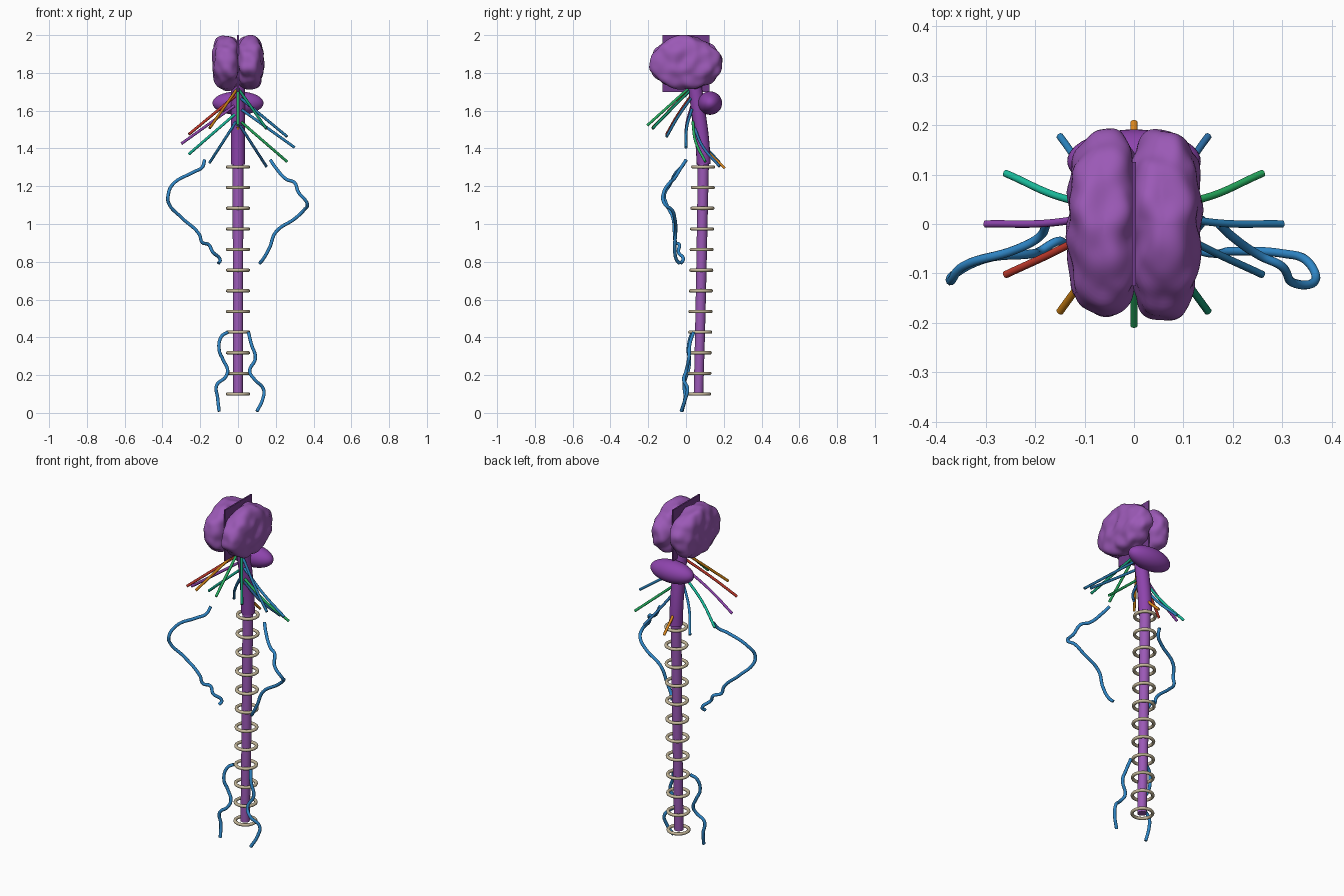
import bpy, math
from mathutils import Vector, noise

if "Cube" in bpy.data.objects:
    bpy.data.objects.remove(bpy.data.objects["Cube"])

mats = {}
def paint(ob, hexcol):
    if hexcol not in mats:
        c = [int(hexcol[i:i + 2], 16) / 255 for i in (0, 2, 4)]
        lin = [v / 12.92 if v <= 0.04 else ((v + 0.055) / 1.055) ** 2.4 for v in c]
        mats[hexcol] = bpy.data.materials.new("col_" + hexcol)
        mats[hexcol].diffuse_color = (*lin, 1)
    ob.data.materials.append(mats[hexcol])

def smooth(ob):
    for p in ob.data.polygons:
        p.use_smooth = True

def tube(name, pts, r, col, radii=None, res=3):
    """Round capped tube through the given points."""
    cu = bpy.data.curves.new(name, 'CURVE')
    cu.dimensions = '3D'
    cu.bevel_depth, cu.bevel_resolution = r, res
    cu.use_fill_caps = True
    cu.resolution_u = 8
    sp = cu.splines.new('BEZIER')
    sp.bezier_points.add(len(pts) - 1)
    for i, (b, p) in enumerate(zip(sp.bezier_points, pts)):
        b.co = p
        b.handle_left_type = b.handle_right_type = 'AUTO'
        b.radius = radii[i] if radii else 1
    ob = bpy.data.objects.new(name, cu)
    bpy.context.collection.objects.link(ob)
    bpy.ops.object.select_all(action='DESELECT')
    ob.select_set(True)
    bpy.context.view_layer.objects.active = ob
    bpy.ops.object.convert(target='MESH')
    ob = bpy.context.object
    paint(ob, col)
    bpy.ops.object.shade_smooth_by_angle(angle=math.radians(50))
    return ob

# Brain hemispheres: flattened, boxy ellipsoids with soft folds
for side, s in (("left", -1), ("right", 1)):
    bpy.ops.mesh.primitive_uv_sphere_add(segments=96, ring_count=48, radius=1)
    ob = bpy.context.object
    ob.name = side + "_hemisphere"
    for v in ob.data.vertices:
        d = v.co.normalized()
        rad = math.hypot(d.y, d.z)
        k = (abs(d.x) ** 2.9 + rad ** 2.9) ** (-1 / 2.9)
        p = Vector((d.x * k * 0.072, d.y * k * 0.188, d.z * k * 0.141))
        q = Vector((p.x * s + 0.3 * s, p.y, p.z)) * 17
        n = noise.noise(q)
        p += Vector((d.x, d.y, d.z)) * n * 0.014
        v.co = p + Vector((s * 0.061, 0, 1.851))
    smooth(ob)
    paint(ob, "9b59b6")

# Thin sheet between the hemispheres
bpy.ops.mesh.primitive_cube_add(size=1, location=(0, 0, 1.85))
ob = bpy.context.object
ob.name = "brain_divider"
ob.scale = (0.008, 0.25, 0.30)
paint(ob, "713a8a")

# Cerebellum
bpy.ops.mesh.primitive_uv_sphere_add(segments=48, ring_count=24, radius=1, location=(0, 0.127, 1.64))
ob = bpy.context.object
ob.name = "cerebellum"
ob.scale = (0.135, 0.064, 0.062)
smooth(ob)
paint(ob, "8e44ad")

# Brain stem and spinal cord
tube("brain_stem", [(0, 0.045, 1.74), (0, 0.065, 1.6), (0, 0.085, 1.45), (0, 0.094, 1.315)],
     0.037, "8e44ad", res=6)
tube("spinal_cord", [(0, 0.092, 1.33), (0, 0.086, 1.0), (0, 0.076, 0.5), (0, 0.066, 0.1)],
     0.028, "9b59b6", [1.05, 1, 0.95, 0.9], res=6)

# Vertebra rings
for i in range(12):
    bpy.ops.mesh.primitive_torus_add(major_radius=0.055, minor_radius=0.009, major_segments=40,
        minor_segments=10, location=(0, 0.091 - 0.022 * i / 11, 1.302 - 0.1093 * i))
    ob = bpy.context.object
    ob.name = "vertebra_ring_%d" % (i + 1)
    smooth(ob)
    paint(ob, "c4b799")

# Cranial nerves fanned out every 30 degrees
cols = ["2980b9", "27ae60", "2c6fa8", "e08a1e", "2980b9", "1abc9c",
        "8e44ad", "c0392b", "c77d14", "27ae60", "148f6b", "2471a3"]
ends = [1.405, 1.33, 1.305, 1.295, 1.325, 1.37, 1.425, 1.475, 1.508, 1.522, 1.505, 1.463]
for i in range(12):
    a = math.radians(30 * i)
    c, sn = math.cos(a), math.sin(a)
    p0 = Vector((0.02 * c, 0.03 + 0.012 * sn, ends[i] + 0.2 + 0.02 * max(sn, 0)))
    p2 = Vector((0.3 * c, 0.205 * sn, ends[i]))
    mid = (p0 + p2) / 2 + Vector((0, -0.012 - 0.012 * sn, 0))
    tube("cranial_nerve_%d" % (i + 1), [p0, mid, p2], 0.0075, cols[i])

# Arm nerves
tube("left_arm_nerve", [(-.177, 0, 1.338), (-.19, -.025, 1.3), (-.235, -.05, 1.275), (-.345, -.085, 1.21),
    (-.37, -.115, 1.15), (-.367, -.105, 1.11), (-.3, -.07, 1.035), (-.205, -.06, .945), (-.19, -.055, .903),
    (-.155, -.035, .89), (-.135, -.04, .853), (-.095, -.015, .81), (-.103, -.03, .792)], 0.009, "2f86c6")
tube("right_arm_nerve", [(.172, 0, 1.338), (.198, -.025, 1.3), (.256, -.065, 1.237), (.298, -.085, 1.22),
    (.32, -.118, 1.168), (.367, -.112, 1.105), (.35, -.075, 1.075), (.303, -.06, 1.03), (.2, -.055, .957),
    (.166, -.06, .872), (.13, -.05, .81), (.115, -.035, .792)], 0.009, "2f86c6")

# Leg nerves
tube("left_leg_nerve", [(-.055, .04, .427), (-.087, .025, .405), (-.1, .012, .335), (-.08, .018, .283),
    (-.055, .012, .225), (-.066, .0, .19), (-.113, -.01, .146), (-.108, -.005, .08), (-.1, -.022, .008)],
    0.009, "2f86c6")
tube("right_leg_nerve", [(.055, .04, .427), (.071, .02, .363), (.092, .015, .29), (.062, .0, .22),
    (.087, -.012, .178), (.135, .008, .125), (.13, -.005, .07), (.1, -.025, .008)], 0.009, "2f86c6")

for m in bpy.data.materials:
    if m.users and not m.is_grease_pencil:
        m.use_nodes = True
        m.node_tree.nodes["Principled BSDF"].inputs["Base Color"].default_value = m.diffuse_color
